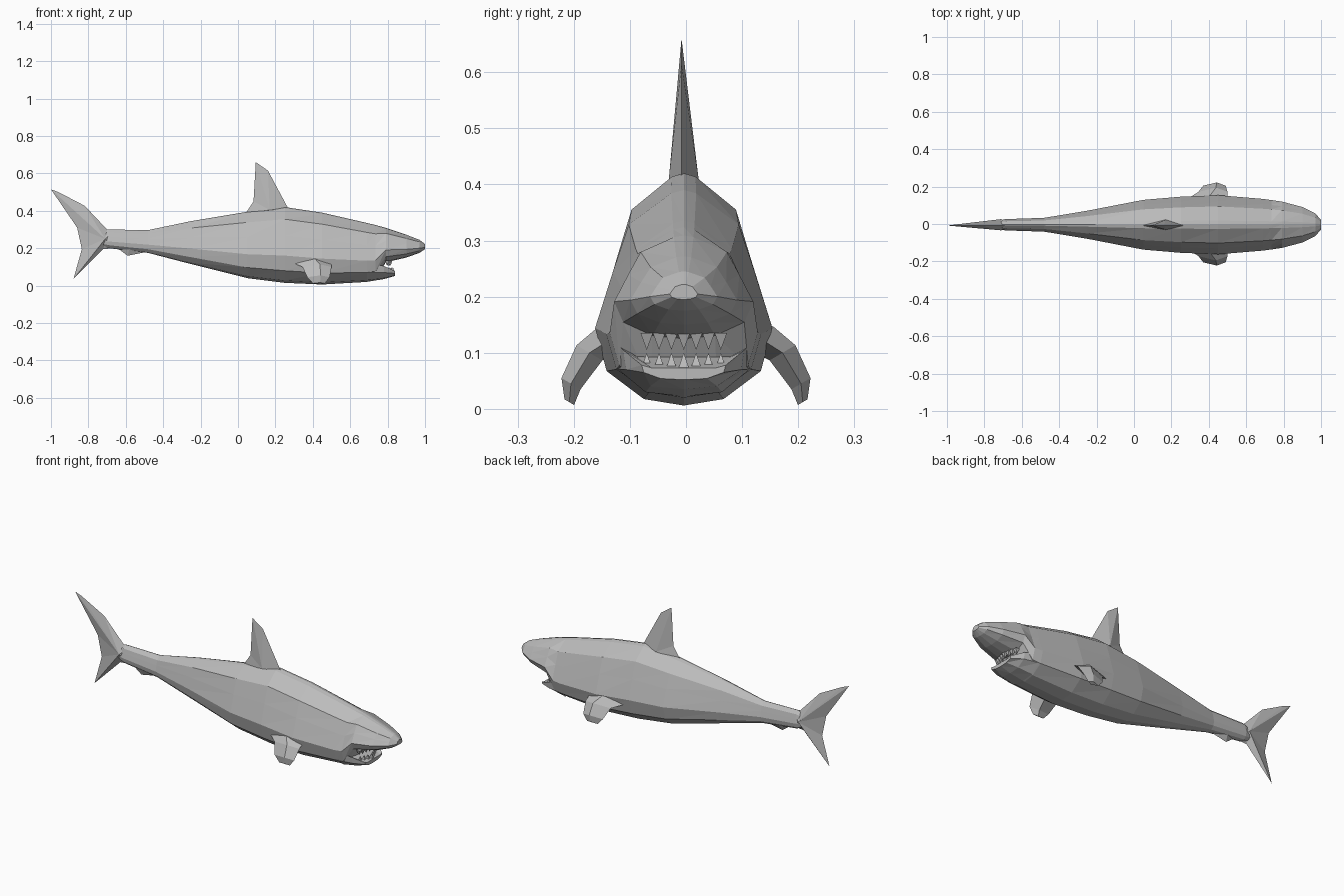
import bpy
from mathutils import Vector

cube = bpy.data.objects.get("Cube")
if cube:
    bpy.data.objects.remove(cube, do_unlink=True)

grey = bpy.data.materials.new("shark_grey")
grey.use_nodes = True
colour = (0.5, 0.5, 0.5, 1)
grey.diffuse_color = colour
grey.node_tree.nodes["Principled BSDF"].inputs["Base Color"].default_value = colour

MID = -0.004  # the spine sits a little off centre


def make(name, verts, faces):
    mesh = bpy.data.meshes.new(name)
    mesh.from_pydata(verts, [], faces)
    mesh.materials.append(grey)
    obj = bpy.data.objects.new(name, mesh)
    bpy.context.collection.objects.link(obj)
    bpy.context.view_layer.objects.active = obj
    obj.select_set(True)
    bpy.ops.object.mode_set(mode="EDIT")
    bpy.ops.mesh.select_all(action="SELECT")
    bpy.ops.mesh.normals_make_consistent(inside=False)
    bpy.ops.object.mode_set(mode="OBJECT")
    obj.select_set(False)
    return obj


def loft(name, stations, half):
    """Sweep a mirrored half section (width, height fractions) along x."""
    ring = half + [(-u, v) for u, v in reversed(half[1:-1])]
    n = len(ring)
    verts = [(x, MID + u * w, low + v * (top - low))
             for x, low, top, w in stations for u, v in ring]
    faces = [tuple(range(n)), tuple(range(len(verts) - n, len(verts)))]
    for s in range(len(stations) - 1):
        for i in range(n):
            j = (i + 1) % n
            a, b = s * n, (s + 1) * n
            faces += [(a + i, a + j, b + j), (a + i, b + j, b + i)]
    return make(name, verts, faces)


def blade(name, outline, core, thick):
    """Thin upright fin: sharp outline rising to a core point on each side."""
    n = len(outline)
    verts = [(x, MID - 0.004, z) for x, z in outline]
    verts += [(core[0], MID + s * thick, core[1]) for s in (1, -1)]
    faces = [(i, (i + 1) % n, n + s) for i in range(n) for s in (0, 1)]
    return make(name, verts, faces)


# Body with the snout overhanging the mouth: x, bottom, top, half width
body_section = [(0, 1), (0.14, 0.985), (0.62, 0.84), (0.8, 0.62), (1, 0.36),
                (0.87, 0.16), (0.45, 0.03), (0, 0)]
body_stations = [
    (-0.76, 0.225, 0.27, 0.012), (-0.69, 0.2, 0.3, 0.03),
    (-0.48, 0.175, 0.297, 0.037), (-0.25, 0.115, 0.345, 0.075),
    (0.05, 0.04, 0.395, 0.133), (0.25, 0.015, 0.42, 0.15),
    (0.45, 0.006, 0.39, 0.158), (0.69, 0.02, 0.335, 0.138),
    (0.735, 0.03, 0.324, 0.132), (0.79, 0.125, 0.309, 0.124),
    (0.9, 0.15, 0.272, 0.095), (0.97, 0.175, 0.245, 0.06),
    (1, 0.195, 0.222, 0.025),
]
loft("body", body_stations, body_section)

# Lower jaw
jaw_section = [(0, 0.8), (0.75, 0.8), (1, 1), (0.95, 0.5), (0.55, 0.08), (0, 0)]
loft("lower_jaw", [(0.7, 0.022, 0.12, 0.124), (0.78, 0.035, 0.105, 0.108),
                   (0.84, 0.052, 0.078, 0.075)], jaw_section)


# Teeth along both jaws
def tooth(name, x, y, z, height):
    r = 0.011
    verts = [(x - r, y - r, z), (x + r, y - r, z), (x + r, y + r, z),
             (x - r, y + r, z), (x, y, z + height)]
    make(name, verts, [(0, 1, 2, 3)] + [(i, (i + 1) % 4, 4) for i in range(4)])


for i in range(-3, 4):
    y = i * 0.022
    tooth("lower_tooth", 0.828 - abs(i) * 0.008, MID + y, 0.068, 0.032)
    tooth("upper_tooth", 0.815 - abs(i) * 0.006, MID + y, 0.135, -0.03)

# Upright fins
blade("dorsal_fin", [(0.27, 0.41), (0.16, 0.615), (0.095, 0.66), (0.083, 0.45),
                     (0.04, 0.385)], (0.17, 0.405), 0.027)
blade("tail_fin", [(-0.66, 0.297), (-0.7, 0.3), (-0.82, 0.427), (-0.96, 0.5),
                   (-1, 0.515), (-0.86, 0.31), (-0.835, 0.195), (-0.88, 0.035),
                   (-0.72, 0.195), (-0.66, 0.2)], (-0.71, 0.25), 0.03)
blade("anal_fin", [(-0.7, 0.215), (-0.63, 0.19), (-0.59, 0.16), (-0.5, 0.178),
                   (-0.5, 0.22)], (-0.58, 0.2), 0.022)


# Side fins: thick, short paddles pointing out and down
def side_fin(name, side):
    chords = [(0.27, 0.5, 0.125, 0.13, 0.035), (0.345, 0.5, 0.172, 0.1, 0.027),
              (0.37, 0.49, 0.205, 0.045, 0.02), (0.4, 0.465, 0.208, 0.012, 0.01)]
    verts, faces = [], []
    for back, front, y, z, t in chords:
        out = Vector((0, 0.85 * t, 0.5 * t))
        mid = Vector((back * 0.4 + front * 0.6, y, z))
        for p in (Vector((back, y, z)), mid + out, Vector((front, y, z)), mid - out):
            verts.append((p.x, side * p.y, max(p.z, 0)))
    for s in range(len(chords) - 1):
        for i in range(4):
            a, b, j = s * 4, s * 4 + 4, (i + 1) % 4
            faces.append((a + i, a + j, b + j, b + i))
    faces += [(0, 1, 2, 3), (12, 13, 14, 15)]
    make(name, verts, faces)


side_fin("left_side_fin", 1)
side_fin("right_side_fin", -1)
